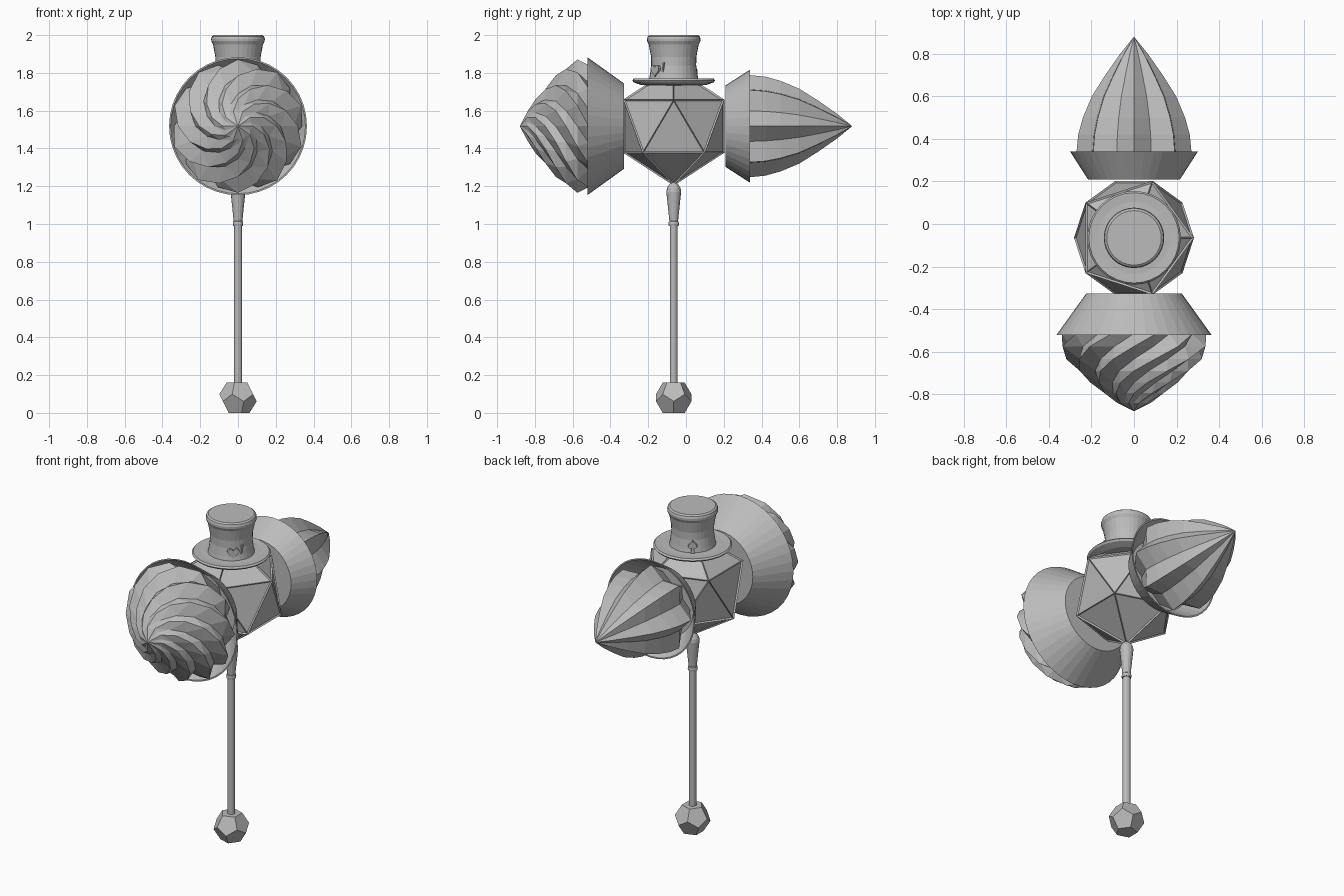
import bpy, bmesh
from math import sin, cos, pi, radians
from mathutils import Vector

cube = bpy.data.objects.get("Cube")
if cube:
    bpy.data.objects.remove(cube, do_unlink=True)

grey = bpy.data.materials.new("plain_grey")
grey.use_nodes = True
grey.diffuse_color = (0.5, 0.5, 0.5, 1)
grey.node_tree.nodes["Principled BSDF"].inputs["Base Color"].default_value = (0.5, 0.5, 0.5, 1)

X, Y, Z = Vector((1, 0, 0)), Vector((0, 1, 0)), Vector((0, 0, 1))
SHAFT = Vector((0, -0.065, 0))      # vertical axis of handle and hat
HEAD = Vector((0, 0, 1.518))        # horizontal axis of both striking ends
CORE = SHAFT + HEAD


def finish(name, bm):
    bmesh.ops.remove_doubles(bm, verts=bm.verts, dist=1e-5)
    bmesh.ops.recalc_face_normals(bm, faces=bm.faces)
    mesh = bpy.data.meshes.new(name)
    bm.to_mesh(mesh)
    bm.free()
    mesh.materials.append(grey)
    obj = bpy.data.objects.new(name, mesh)
    bpy.context.collection.objects.link(obj)
    return obj


def lathe(name, profile, sides, origin, u, v, w, valley=1.0, twist=0.0, tris=False):
    """Loft (radius, height) rings; odd corners sink by valley, each ring turns by twist."""
    bm = bmesh.new()
    rings = []
    for i, (r, h) in enumerate(profile):
        ring = []
        for k in range(sides):
            a = 2 * pi * k / sides + twist * i
            rr = r * (valley if k % 2 else 1.0)
            ring.append(bm.verts.new(origin + u * rr * cos(a) + v * rr * sin(a) + w * h))
        rings.append(ring)
    for low, high in zip(rings, rings[1:]):
        for k in range(sides):
            n = (k + 1) % sides
            bm.faces.new((low[k], low[n], high[n], high[k]))
    bmesh.ops.remove_doubles(bm, verts=bm.verts, dist=1e-5)
    if tris:
        bmesh.ops.triangulate(bm, faces=bm.faces)
    return finish(name, bm)


def plate(name, outline, azimuth, z, inner, outer):
    """Thin flat ornament standing against the hat crown."""
    n = Vector((cos(azimuth), sin(azimuth), 0))
    t = Z.cross(n)
    bm = bmesh.new()
    face = bm.faces.new([bm.verts.new(SHAFT + n * inner + t * x + Z * (z + y)) for x, y in outline])
    ext = bmesh.ops.extrude_face_region(bm, geom=[face])
    moved = [e for e in ext["geom"] if isinstance(e, bmesh.types.BMVert)]
    bmesh.ops.translate(bm, verts=moved, vec=n * (outer - inner))
    return finish(name, bm)


# Pommel: dodecahedron as the dual of an icosahedron
src = bmesh.new()
bmesh.ops.create_icosphere(src, subdivisions=1, radius=1)
centres = [f.calc_center_median() for f in src.faces]
src.free()
scale = 0.08 / max(c.z for c in centres)
bm = bmesh.new()
for c in centres:
    bm.verts.new(c * scale + SHAFT + Z * 0.08)
bmesh.ops.convex_hull(bm, input=bm.verts)
bmesh.ops.dissolve_limit(bm, angle_limit=radians(5), verts=bm.verts, edges=bm.edges)
finish("pommel", bm)

# Handle with collar ring and flared neck
lathe("handle", [(0, 0.12), (0.021, 0.12), (0.021, 1.0), (0, 1.0)], 16, SHAFT, X, Y, Z)
lathe("neck", [(0, 0.99), (0.026, 0.99), (0.028, 1.0), (0.026, 1.012), (0.023, 1.015),
               (0.037, 1.15), (0.039, 1.17), (0.036, 1.19), (0.024, 1.21), (0, 1.23)],
      16, SHAFT, X, Y, Z)

# Core: icosahedron with recessed panels between raised bars
bm = bmesh.new()
bmesh.ops.create_icosphere(bm, subdivisions=1, radius=0.315)
bmesh.ops.inset_individual(bm, faces=bm.faces[:], thickness=0.012, depth=-0.008)
bmesh.ops.translate(bm, verts=bm.verts, vec=CORE)
finish("head_core", bm)

# Hat: brim and flared crown
lathe("hat_brim", [(0, 1.73), (0.17, 1.735), (0.212, 1.75), (0.22, 1.76), (0.212, 1.769),
                   (0.17, 1.766), (0.12, 1.768), (0, 1.768)], 32, SHAFT, X, Y, Z)
lathe("hat_crown", [(0, 1.75), (0.132, 1.76), (0.126, 1.79), (0.119, 1.84), (0.12, 1.885),
                    (0.132, 1.95), (0.141, 1.968), (0.142, 1.98), (0.138, 1.993),
                    (0.128, 2.0), (0, 2.0)], 32, SHAFT, X, Y, Z)

# Hat ornaments
heart = []
for k in range(24):
    a = 2 * pi * k / 24
    heart.append((0.034 * sin(a) ** 3,
                  0.0021 * (13 * cos(a) - 5 * cos(2 * a) - 2 * cos(3 * a) - cos(4 * a))))
spade = [(-0.75 * x, -0.75 * y) for x, y in heart]
plate("heart_ornament", heart, radians(-50), 1.815, 0.112, 0.132)
plate("heart_tail", [(-0.004, -0.02), (0.004, -0.02), (0.01, 0.03), (0.002, 0.03)],
      radians(-28), 1.825, 0.112, 0.13)
plate("spade_ornament", spade, radians(125), 1.815, 0.112, 0.137)
plate("spade_stem", [(-0.012, -0.038), (0.012, -0.038), (0.004, 0), (-0.004, 0)],
      radians(125), 1.805, 0.112, 0.136)


# Hollow flared cups at both ends
def cup(name, near, far, r_near, r_far, w):
    wall = 0.008
    lathe(name, [(0, near), (r_near, near), (r_far, far), (r_far - wall, far),
                 (r_near - wall, near + 0.015), (0, near + 0.015)], 40, HEAD, X, Z, w)


cup("front_cup", 0.327, 0.522, 0.225, 0.365, -Y)
cup("back_cup", 0.208, 0.34, 0.215, 0.3, Y)

# Front end: twisted swirl
lathe("front_swirl", [(0, 0.35), (0.2, 0.35), (0.34, 0.515), (0.353, 0.575), (0.318, 0.635),
                      (0.268, 0.69), (0.205, 0.745), (0.145, 0.795), (0.08, 0.84), (0, 0.88)],
      20, HEAD, X, Z, -Y, valley=0.84, twist=pi / 10, tris=True)

# Back end: fluted spike
lathe("back_spike", [(0, 0.22), (0.18, 0.22), (0.27, 0.34), (0.262, 0.42), (0.24, 0.5),
                     (0.198, 0.6), (0.135, 0.7), (0.065, 0.8), (0, 0.88)],
      16, HEAD, X, Z, Y, valley=0.78)
